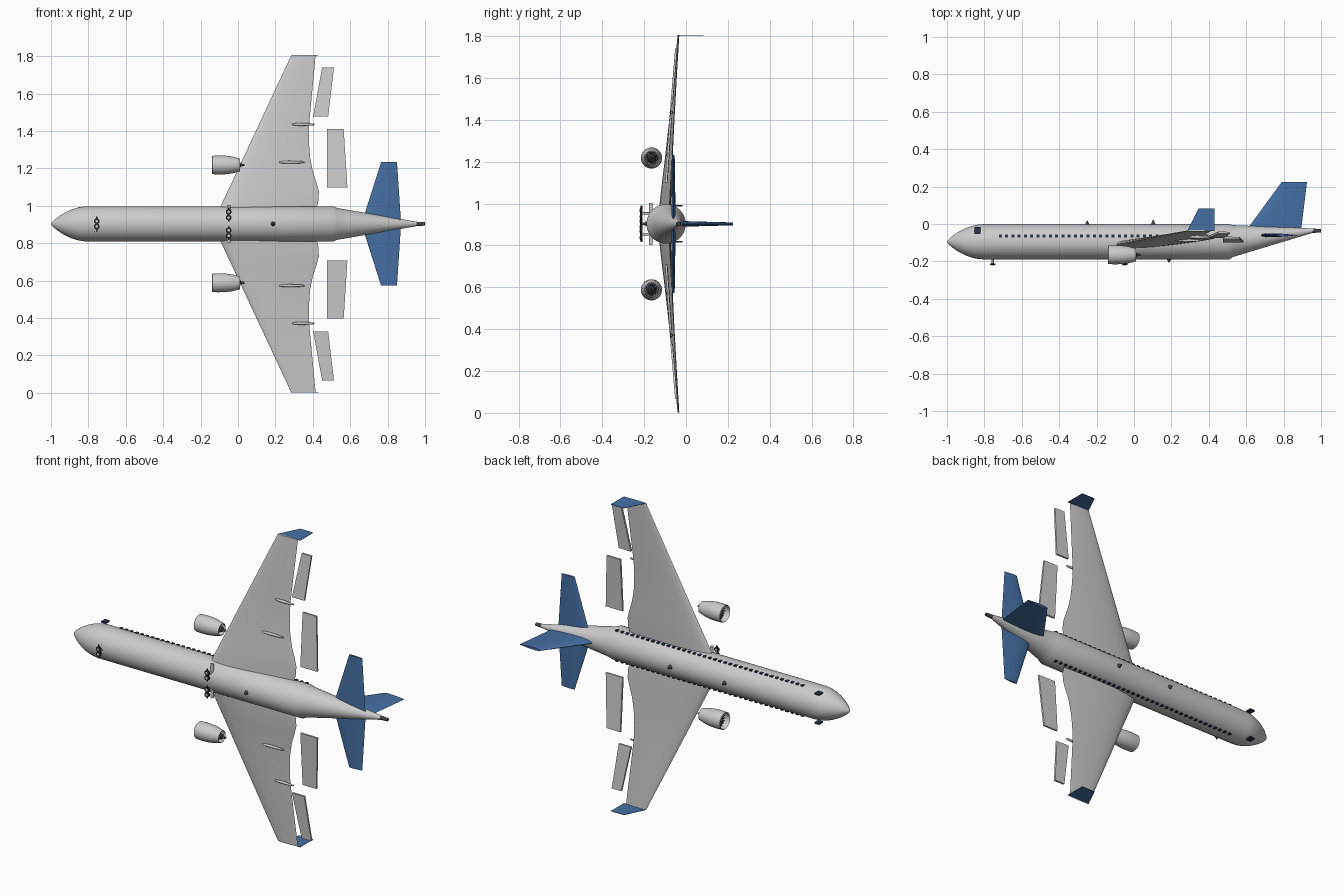
import bpy, bmesh, math
from mathutils import Matrix, Vector

if "Cube" in bpy.data.objects:
    bpy.data.objects.remove(bpy.data.objects["Cube"])

CY, CZ, R = -0.095, 0.903, 0.094      # fuselage axis (nose points to -x, plane's up is +y)


def material(name, rgb):
    m = bpy.data.materials.new(name)
    m.diffuse_color = (*rgb, 1)
    m.use_nodes = True
    m.node_tree.nodes["Principled BSDF"].inputs["Base Color"].default_value = m.diffuse_color
    return m


BLUE = material("tail_blue", (0.06, 0.16, 0.37))
GLASS = material("dark_glass", (0.02, 0.035, 0.07))
DARK = material("dark_metal", (0.06, 0.06, 0.065))
TYRE = material("tyre_rubber", (0.02, 0.02, 0.02))


def finish(name, bm, mat=None):
    bmesh.ops.recalc_face_normals(bm, faces=bm.faces)
    me = bpy.data.meshes.new(name)
    bm.to_mesh(me)
    bm.free()
    ob = bpy.data.objects.new(name, me)
    bpy.context.collection.objects.link(ob)
    if mat:
        me.materials.append(mat)
    return ob


def loft(name, rings, mat=None, closed=False):
    bm = bmesh.new()
    vs = [[bm.verts.new(p) for p in r] for r in rings]
    n = len(vs[0])
    pairs = list(zip(vs, vs[1:])) + ([(vs[-1], vs[0])] if closed else [])
    for a, b in pairs:
        for i in range(n):
            bm.faces.new((a[i], a[(i + 1) % n], b[(i + 1) % n], b[i]))
    if not closed:
        bm.faces.new(vs[0])
        bm.faces.new(vs[-1])
    return finish(name, bm, mat)


def ring(x, y, z, r, n=32):
    return [(x, y + r * math.cos(2 * math.pi * i / n), z + r * math.sin(2 * math.pi * i / n))
            for i in range(n)]


def lathe(name, profile, y, z, mat=None, closed=False, n=32):
    return loft(name, [ring(x, y, z, r, n) for x, r in profile], mat, closed)


def boxes(name, centres, size, mat=None):
    bm = bmesh.new()
    for c in centres:
        bmesh.ops.create_cube(bm, size=1, matrix=Matrix.Translation(c) @ Matrix.Diagonal((*size, 1)))
    return finish(name, bm, mat)


def rod(name, a, b, r, mat=None, r2=None, n=16):
    a, b = Vector(a), Vector(b)
    bm = bmesh.new()
    rot = (b - a).to_track_quat('Z', 'Y').to_matrix().to_4x4()
    bmesh.ops.create_cone(bm, cap_ends=True, segments=n, radius1=r, radius2=r if r2 is None else r2,
                          depth=(b - a).length, matrix=Matrix.Translation((a + b) / 2) @ rot)
    return finish(name, bm, mat)


def airfoil(le, te, thick, axis, n=12):
    le, te, axis = Vector(le), Vector(te), Vector(axis)
    pts = []
    for i in range(2 * n):
        a = math.pi * i / n
        t = (1 - math.cos(a)) / 2
        h = thick * (1.485 * math.sqrt(t) - 0.63 * t - 1.758 * t**2 + 1.4215 * t**3 - 0.5075 * t**4)
        pts.append(le.lerp(te, t) + axis * (h if i <= n else -h))
    return pts


# fuselage: rounded nose, straight barrel, upswept tail cone
body = []
for i in range(1, 17):
    t = (i / 16) ** 1.6
    body.append((-1 + 0.2 * t, CY, R * math.sin(math.pi / 2 * t) ** 0.75))
body = [(-1, CY, 0.001)] + body + [(-0.4, CY, R), (0.1, CY, R), (0.51, CY, R)]
for i in range(7):
    t = i / 6
    body.append((0.53 + 0.43 * t, CY + 0.004 + 0.056 * t, 0.085 - 0.074 * t))
loft("fuselage", [ring(x, y, CZ, r, 40) for x, y, r in body])
lathe("tail_exhaust", [(0.95, 0.012), (1.0, 0.009)], -0.036, CZ, DARK)

# windows
for s, side in ((1, "left"), (-1, "right")):
    boxes("cabin_windows_" + side, [(-0.715 + 0.0335 * i, -0.063, CZ + s * 0.0885) for i in range(37)],
          (0.016, 0.016, 0.008), GLASS)
    boxes("cockpit_window_" + side, [(-0.838, -0.035, CZ + s * 0.086)], (0.032, 0.036, 0.008), GLASS)

# fin
fin = []
for t in (0, 0.5, 1):
    fin.append(airfoil((0.60 + 0.19 * t, -0.035 + 0.26 * t, CZ), (0.893 + 0.032 * t, -0.035 + 0.26 * t, CZ),
                       0.028 - 0.014 * t, (0, 0, 1)))
loft("tail_fin", fin, BLUE)

# span offset, trailing edge x
WING = ((0.03, 0.405), (0.09, 0.422), (0.13, 0.431), (0.175, 0.432), (0.22, 0.42), (0.28, 0.40),
        (0.35, 0.386), (0.44, 0.379), (0.53, 0.38), (0.7, 0.396), (0.902, 0.415))

for s, side in ((1, "left"), (-1, "right")):
    def at(x, y, o):
        return (x, y, CZ + s * o)

    # wing
    secs = []
    for o, te in WING:
        t = o / 0.902
        le = -0.137 + 0.422 * t
        secs.append(airfoil(at(le, -0.117 + 0.081 * t, o), at(te, -0.085 + 0.049 * t, o),
                            (te - le) * (0.10 - 0.035 * t), (0, 1, 0)))
    loft("wing_" + side, secs)

    # winglet: thin upright plate
    loft("winglet_" + side, [[at(x, y, o) for x, y in ((0.285, -0.037), (0.345, 0.084), (0.43, 0.084), (0.43, -0.037))]
                             for o in (0.9, 0.902)], BLUE)

    # lowered flaps
    for name, ends in (("inner_flap_", ((0.475, 0.585, -0.094, 0.195), (0.475, 0.565, -0.073, 0.507))),
                       ("outer_flap_", ((0.402, 0.482, -0.068, 0.575), (0.450, 0.513, -0.046, 0.837)))):
        loft(name + side, [[at(a, y + 0.006, o), at(b, y + 0.004, o), at(b, y - 0.006, o), at(a, y - 0.006, o)]
                           for a, b, y, o in ends])

    # flap track fairings
    for i, (x0, x1, y, o) in enumerate(((0.22, 0.355, -0.088, 0.33), (0.29, 0.41, -0.070, 0.532))):
        L = x1 - x0
        lathe(f"flap_fairing_{i + 1}_{side}", [(x0, 0.003), (x0 + 0.1 * L, 0.006), (x0 + 0.4 * L, 0.008),
                                              (x0 + 0.85 * L, 0.006), (x1, 0.004)], y, CZ + s * o, n=16)

    # tailplane
    loft("tailplane_" + side, [airfoil(at(0.66 + 0.105 * t, -0.06, 0.33 * t), at(0.872 - 0.022 * t, -0.06, 0.33 * t),
                                       0.022 - 0.01 * t, (0, 1, 0)) for t in (0, 0.5, 1)], BLUE)

    # engine: open nacelle, fan, core
    ey, ez = -0.165, CZ + s * 0.315
    lathe("nacelle_" + side, [(-0.14, 0.046), (-0.137, 0.049), (-0.11, 0.0505), (-0.07, 0.050), (-0.03, 0.045),
                              (0.012, 0.034), (0.012, 0.031), (-0.03, 0.040), (-0.08, 0.044), (-0.125, 0.0435)],
          ey, ez, closed=True)
    lathe("engine_core_" + side, [(-0.128, 0.001), (-0.118, 0.008), (-0.105, 0.013), (-0.06, 0.022), (-0.01, 0.022),
                                  (0.012, 0.014), (0.015, 0.008), (0.036, 0.005)], ey, ez, DARK, n=24)
    bm = bmesh.new()
    for i in range(18):
        m = (Matrix.Translation((-0.105, ey, ez)) @ Matrix.Rotation(2 * math.pi * i / 18, 4, 'X')
             @ Matrix.Translation((0, 0, 0.028)) @ Matrix.Rotation(math.radians(35), 4, 'Z')
             @ Matrix.Diagonal((0.002, 0.009, 0.034, 1)))
        bmesh.ops.create_cube(bm, size=1, matrix=m)
    finish("fan_blades_" + side, bm, DARK)


def wheels(name, x, y, offsets):
    for i, o in enumerate(offsets):
        z = CZ + o
        rod(f"{name}_wheel_{i + 1}", (x, y - 0.005, z), (x, y + 0.005, z), 0.015, TYRE, n=20)
        rod(f"{name}_hub_{i + 1}", (x, y - 0.006, z), (x, y + 0.006, z), 0.007, None, n=16)


# landing gear
for s, side in ((1, "left"), (-1, "right")):
    c = CZ + s * 0.05
    rod("main_axle_" + side, (-0.05, -0.213, c - 0.037), (-0.05, -0.213, c + 0.037), 0.004, DARK)
    rod("main_leg_" + side, (-0.05, -0.165, c), (-0.05, -0.213, c), 0.006)
    rod("main_strut_" + side, (-0.05, -0.168, CZ + s * 0.04), (-0.05, -0.168, CZ + s * 0.1), 0.009)
    wheels("main_" + side, -0.05, -0.215, (s * 0.034, s * 0.064))
rod("nose_axle", (-0.755, -0.213, CZ - 0.04), (-0.755, -0.213, CZ + 0.04), 0.004, DARK)
rod("nose_leg", (-0.755, -0.17, CZ), (-0.755, -0.213, CZ), 0.006)
wheels("nose", -0.755, -0.215, (-0.014, 0.014))

# blade antennas
for i, (x, y0, y1) in enumerate(((-0.25, -0.006, 0.018), (0.103, -0.006, 0.022), (0.187, -0.184, -0.207))):
    rod(f"antenna_{i + 1}", (x, y0, CZ), (x, y1, CZ), 0.014, DARK, 0.002, 12)

# smooth shading with sharp edges kept
for ob in bpy.context.scene.objects:
    ob.select_set(True)
    bpy.context.view_layer.objects.active = ob
bpy.ops.object.shade_smooth_by_angle(angle=math.radians(35))
